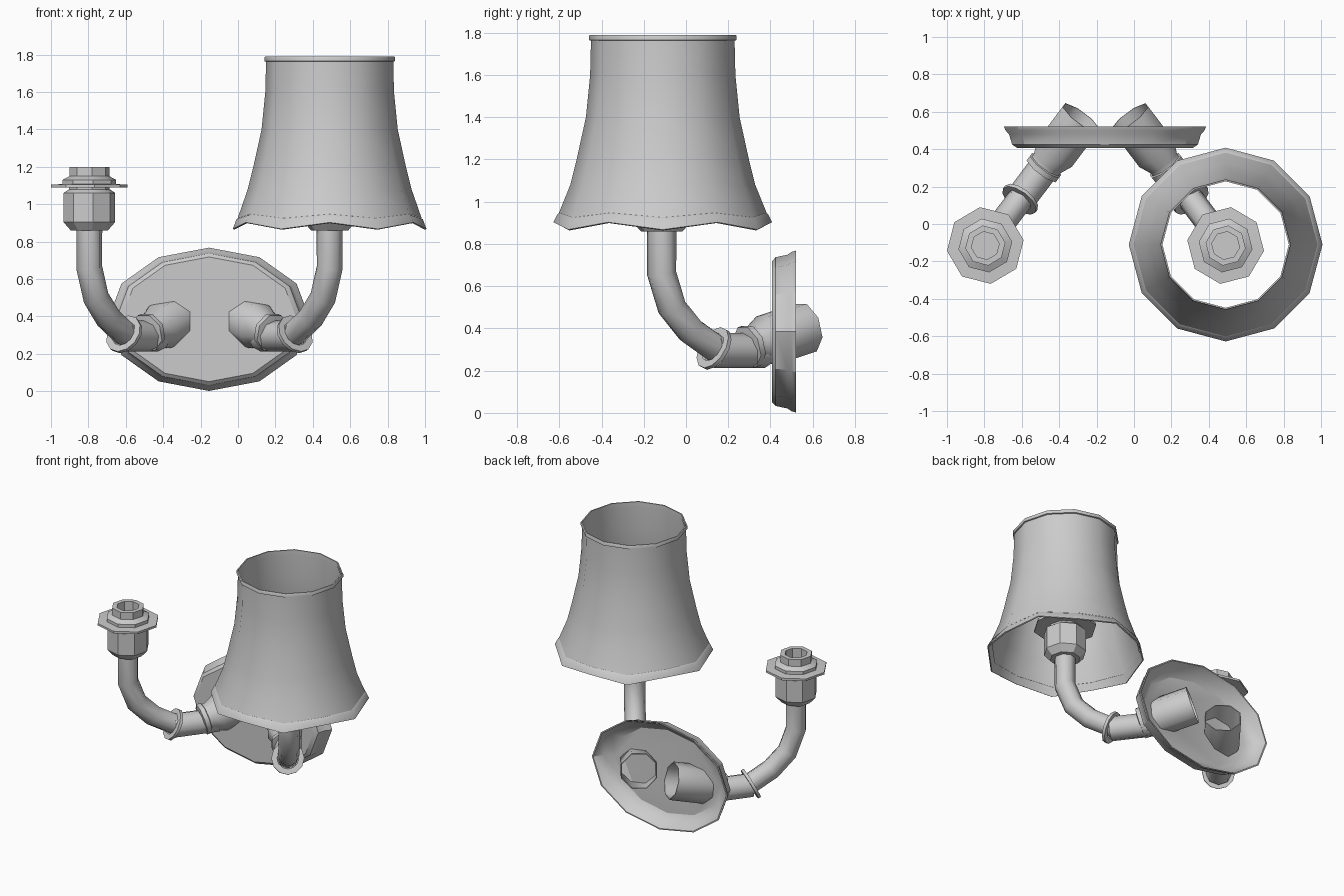
import bpy, bmesh
from math import pi, cos, sin, radians
from mathutils import Matrix, Vector

cube = bpy.data.objects.get("Cube")
if cube:
    bpy.data.objects.remove(cube, do_unlink=True)

grey = bpy.data.materials.new("light_grey")
grey.use_nodes = True
grey.diffuse_color = (0.6, 0.6, 0.6, 1)
grey.node_tree.nodes["Principled BSDF"].inputs["Base Color"].default_value = (0.6, 0.6, 0.6, 1)


def skin(name, rings, matrix, cap_start=False, cap_end=False, smooth=47):
    """Bridge a list of point rings into one mesh object."""
    bm = bmesh.new()
    loops = [[bm.verts.new(matrix @ p) for p in ring] for ring in rings]
    n = len(loops[0])
    for a, b in zip(loops, loops[1:]):
        for i in range(n):
            j = (i + 1) % n
            bm.faces.new((a[i], a[j], b[j], b[i]))
    if cap_start:
        bm.faces.new(loops[0][::-1])
    if cap_end:
        bm.faces.new(loops[-1])
    bmesh.ops.recalc_face_normals(bm, faces=bm.faces)
    mesh = bpy.data.meshes.new(name)
    bm.to_mesh(mesh)
    bm.free()
    mesh.materials.append(grey)
    obj = bpy.data.objects.new(name, mesh)
    bpy.context.collection.objects.link(obj)
    bpy.ops.object.select_all(action='DESELECT')
    obj.select_set(True)
    bpy.context.view_layer.objects.active = obj
    bpy.ops.object.shade_smooth_by_angle(angle=radians(smooth))
    return obj


def lathe(name, profile, matrix, sides=8, turn=0.0, wave=None, **kw):
    """Revolve (radius, height) points; wave gives a height offset per point on odd sides."""
    wave = wave or [0] * len(profile)
    rings = []
    for (r, h), w in zip(profile, wave):
        angles = [turn + 2 * pi * i / sides for i in range(sides)]
        rings.append([Vector((r * cos(a), r * sin(a), h + w * (i % 2)))
                      for i, a in enumerate(angles)])
    return skin(name, rings, matrix, **kw)


def sweep(name, path, radius, matrix, sides=8):
    """Round tube along points in the local XZ plane."""
    pts = [Vector((x, 0, z)) for x, z in path]
    rings = []
    for k, p in enumerate(pts):
        before = (p - pts[k - 1]).normalized() if k else Vector()
        after = (pts[k + 1] - p).normalized() if k + 1 < len(pts) else Vector()
        t = (before + after).normalized()
        side = Vector((-t.z, 0, t.x))
        rings.append([p + radius * (cos(a) * side + sin(a) * Vector((0, 1, 0)))
                      for a in (2 * pi * i / sides for i in range(sides))])
    return skin(name, rings, matrix, True, True)


def along(x, z, rise):
    """Axis pointing outward along local X, tilted up by rise degrees."""
    return Matrix.Translation((x, 0, z)) @ Matrix.Rotation(radians(90 - rise), 4, 'Y')


# Oval wall plate, hollow at the back
plate_matrix = (Matrix.Translation((-0.155, 0.52, 0.385))
                @ Matrix.Diagonal((0.54, 1, 0.383, 1))
                @ Matrix.Rotation(pi / 2, 4, 'X'))
lathe("wall_plate",
      [(0.78, 0.09), (0.9, 0.06), (0.98, 0), (1, 0), (0.985, 0.02), (0.95, 0.04),
       (0.92, 0.095), (0.87, 0.113)],
      plate_matrix, sides=12, cap_start=True, cap_end=True, smooth=30)

# Two mirrored arms, each with its fittings
arm_path = [(0, 0.9), (0, 0.66), (0.06, 0.5), (0.17, 0.39), (0.31, 0.31), (0.36, 0.3)]
holder = [(0.08, 0.86), (0.1, 0.86), (0.14, 0.905), (0.14, 1.06), (0.11, 1.08), (0.11, 1.09),
          (0.207, 1.09), (0.207, 1.105), (0.145, 1.108), (0.145, 1.13), (0.108, 1.15),
          (0.108, 1.2), (0.075, 1.2), (0.075, 1.12)]
cup = [(0.08, -0.02), (0.105, -0.015), (0.105, 0.015), (0.095, 0.02), (0.095, 0.04),
       (0.126, 0.11), (0.126, 0.345), (0.12, 0.345), (0.12, 0.11)]

for side, x, heading in (("right", -0.795, 53), ("left", 0.49, 127)):
    base = Matrix.Translation((x, -0.115, 0)) @ Matrix.Rotation(radians(heading), 4, 'Z')
    sweep(side + "_arm", arm_path, 0.07, base)
    lathe(side + "_lamp_holder", holder, base, cap_start=True, cap_end=True, smooth=30)
    lathe(side + "_arm_ring", [(0.07, -0.01), (0.108, -0.01), (0.108, 0.01), (0.07, 0.01)],
          base @ along(0.31, 0.305, -27), sides=12, smooth=35)
    lathe(side + "_sleeve", [(0.083, 0), (0.083, 0.3)],
          base @ along(0.31, 0.295, 0), cap_start=True, cap_end=True)
    lathe(side + "_wall_cup", cup, base @ along(0.52, 0.315, 15),
          turn=pi / 8, cap_start=True, cap_end=True)

# Bell shade with a scalloped hem
shade_matrix = Matrix.Translation((0.49, -0.11, 0))
lathe("shade",
      [(0.34, 1.765), (0.344, 1.6), (0.364, 1.4), (0.408, 1.2), (0.438, 1.08), (0.492, 0.925)],
      shade_matrix, sides=12, wave=[0, 0, 0, 0, 0, 0.022])
lathe("shade_hem",
      [(0.49, 0.925), (0.498, 0.92), (0.518, 0.868), (0.51, 0.864), (0.488, 0.922)],
      shade_matrix, sides=12, wave=[0.022, 0.022, 0.035, 0.035, 0.022], smooth=35)
lathe("shade_top_band",
      [(0.338, 1.762), (0.349, 1.765), (0.349, 1.785), (0.346, 1.79), (0.338, 1.79), (0.338, 1.762)],
      shade_matrix, sides=12, smooth=35)
